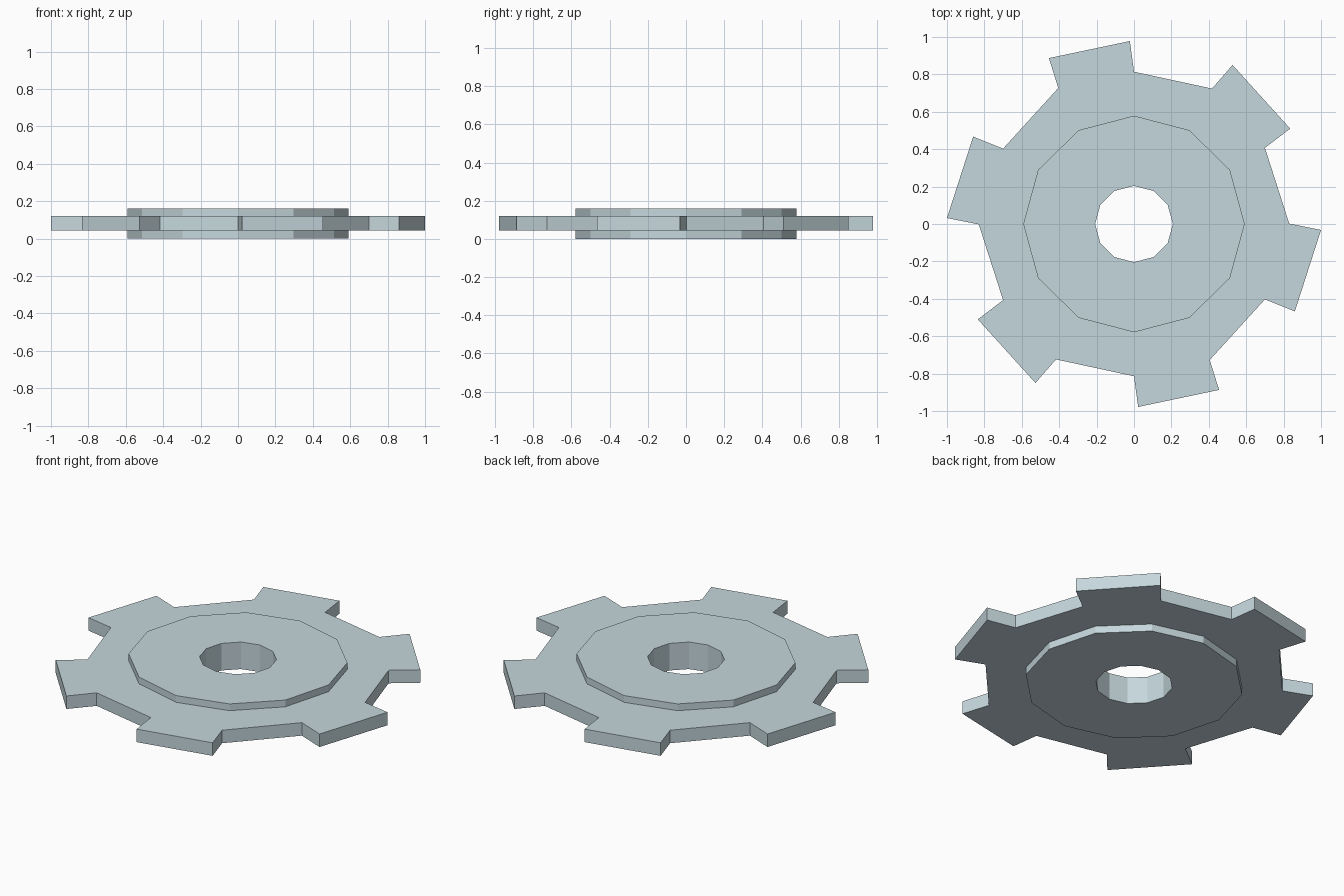
import bpy, bmesh, math

if "Cube" in bpy.data.objects:
    bpy.data.objects.remove(bpy.data.objects["Cube"])

steel = bpy.data.materials.new("pale blue grey steel")
steel.diffuse_color = (0.56, 0.68, 0.72, 1)
steel.use_nodes = True
steel.node_tree.nodes["Principled BSDF"].inputs["Base Color"].default_value = steel.diffuse_color


def polygon(rx, ry, sides=12):
    return [(rx * math.cos(2 * math.pi * i / sides), ry * math.sin(2 * math.pi * i / sides))
            for i in range(sides)]


def holed_slab(name, outer, inner, z0, z1):
    """Flat slab between two heights with a hole through it."""
    bm = bmesh.new()
    rings = {}
    for z in (z0, z1):
        edges = []
        for key, pts in (("outer", outer), ("inner", inner)):
            vs = [bm.verts.new((x, y, z)) for x, y in pts]
            edges += [bm.edges.new((vs[i - 1], vs[i])) for i in range(len(vs))]
            rings[key, z] = vs
        bmesh.ops.triangle_fill(bm, edges=edges, use_beauty=True)
    for key in ("outer", "inner"):
        lo, hi = rings[key, z0], rings[key, z1]
        for i in range(len(lo)):
            bm.faces.new((lo[i - 1], lo[i], hi[i], hi[i - 1]))
    bmesh.ops.recalc_face_normals(bm, faces=bm.faces)
    mesh = bpy.data.meshes.new(name)
    bm.to_mesh(mesh)
    bm.free()
    mesh.materials.append(steel)
    obj = bpy.data.objects.new(name, mesh)
    bpy.context.collection.objects.link(obj)
    return obj


# Toothed plate: three slanted teeth, repeated by a half turn
half = [(0.0, 0.814), (0.417, 0.724), (0.527, 0.85), (0.835, 0.51), (0.70, 0.407),
        (0.83, 0.002), (1.0, -0.032), (0.86, -0.467), (0.70, -0.403),
        (0.405, -0.727), (0.455, -0.887), (0.022, -0.978)]
outline = half + [(-x, -y) for x, y in half]
holed_slab("toothed_plate", outline, polygon(0.575, 0.562), 0.043, 0.12)

# Raised twelve-sided hub with a bore
holed_slab("hub", polygon(0.592, 0.579), polygon(0.208, 0.204), 0.0, 0.16)
